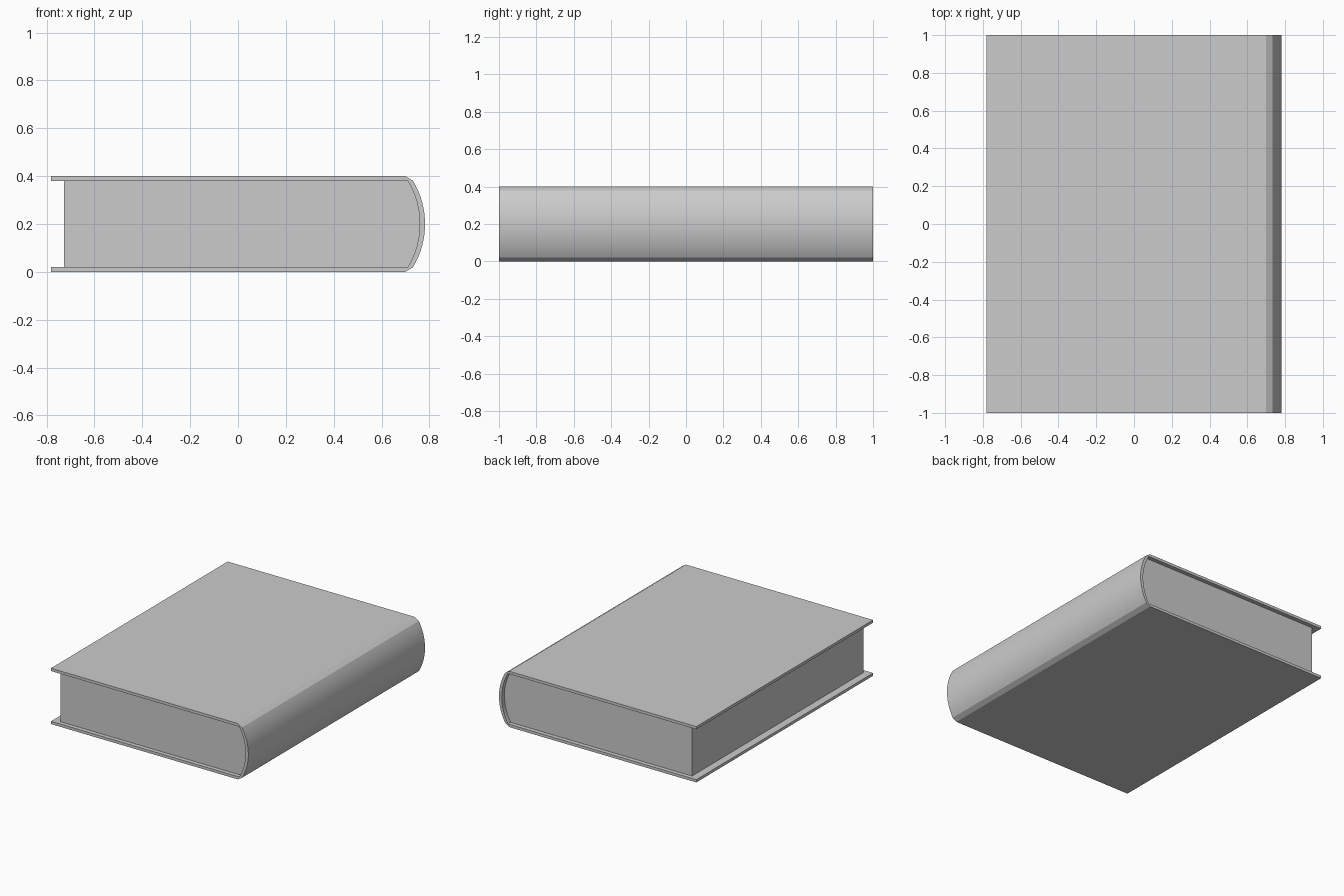
import bpy, bmesh, math

if "Cube" in bpy.data.objects:
    bpy.data.objects.remove(bpy.data.objects["Cube"])


def arc(sag_x, x_end, half, n=16):
    """Points of a shallow arc bulging to +x, from top to bottom, around z = 0.2."""
    sag = sag_x - x_end
    r = (half * half + sag * sag) / (2 * sag)
    a = math.asin(half / r)
    return [(sag_x - r + r * math.cos(a - 2 * a * i / n),
             0.2 + r * math.sin(a - 2 * a * i / n)) for i in range(n + 1)]


def extrude_profile(name, pts, half_y):
    """Extrude an xz profile along y into a closed solid."""
    bm = bmesh.new()
    face = bm.faces.new([bm.verts.new((x, -half_y, z)) for x, z in pts])
    res = bmesh.ops.extrude_face_region(bm, geom=[face], use_keep_orig=True)
    verts = [g for g in res["geom"] if isinstance(g, bmesh.types.BMVert)]
    bmesh.ops.translate(bm, verts=verts, vec=(0, 2 * half_y, 0))
    bmesh.ops.recalc_face_normals(bm, faces=bm.faces)
    mesh = bpy.data.meshes.new(name)
    bm.to_mesh(mesh)
    bm.free()
    obj = bpy.data.objects.new(name, mesh)
    bpy.context.collection.objects.link(obj)
    bpy.ops.object.select_all(action='DESELECT')
    obj.select_set(True)
    bpy.context.view_layer.objects.active = obj
    bpy.ops.object.shade_smooth_by_angle(angle=math.radians(25))
    return obj


T = 0.02                      # board thickness
EDGE = -0.782                 # fore edge of the boards
inner = arc(0.76, 0.71, 0.18)
outer = arc(0.782, 0.732, 0.18)

# Cover: two boards and rounded spine as one C-shaped profile
cover = ([(EDGE, 0.4), (0.70, 0.4)] + outer + [(0.70, 0), (EDGE, 0), (EDGE, T)]
         + inner[::-1] + [(EDGE, 0.4 - T)])
extrude_profile("cover", cover, 1.0)

# Page block: fills the cover, set back from its three open edges
extrude_profile("pages", [(-0.727, 0.4 - T)] + inner + [(-0.727, T)], 0.97)
